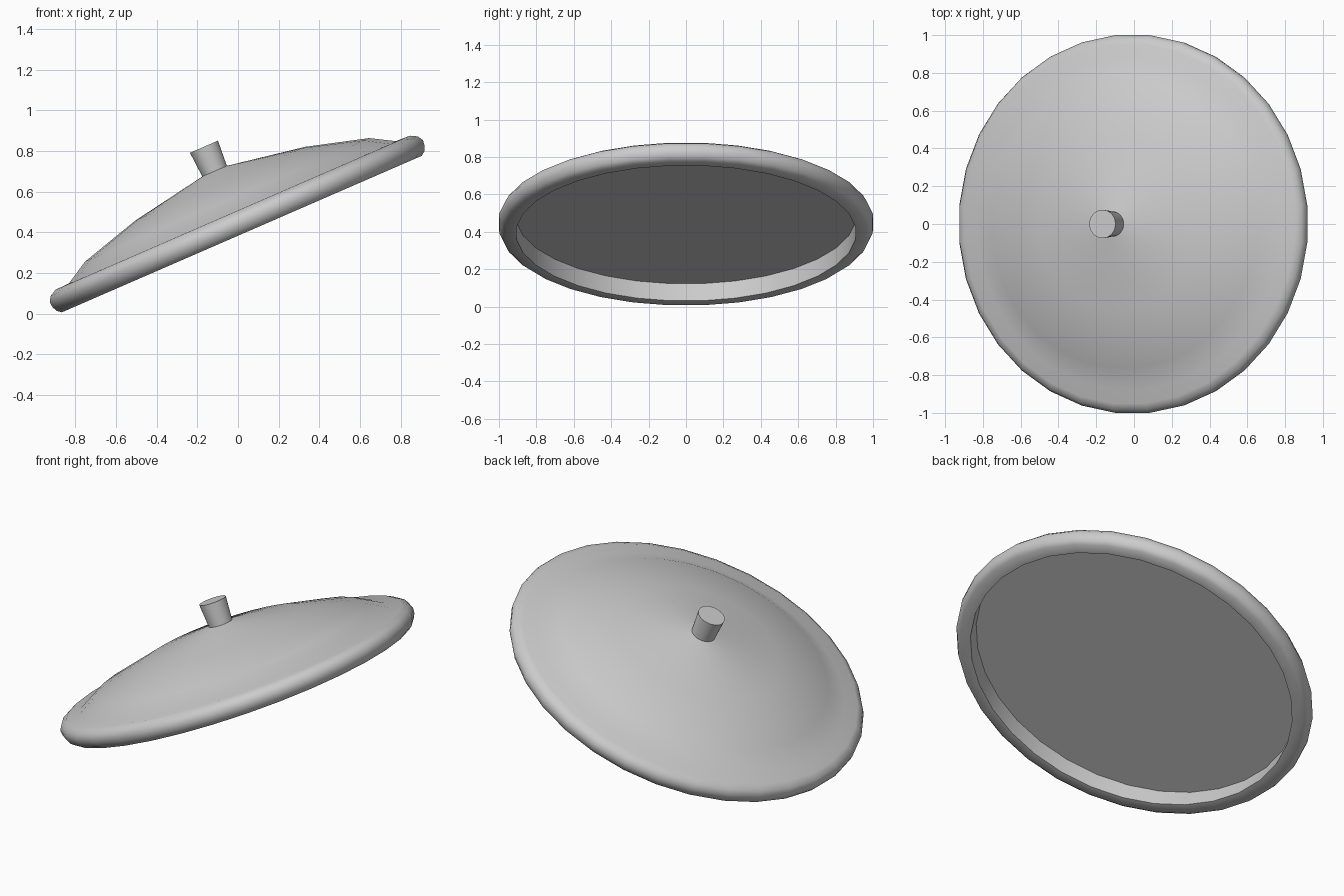
import bpy
import bmesh
import math
from mathutils import Matrix

if "Cube" in bpy.data.objects:
    bpy.data.objects.remove(bpy.data.objects["Cube"])

metal = bpy.data.materials.new("light_grey")
grey = (0.6, 0.6, 0.6, 1)
metal.use_nodes = True
metal.diffuse_color = grey
metal.node_tree.nodes["Principled BSDF"].inputs["Base Color"].default_value = grey

# The whole lid leans, with its +x edge raised
TILT = math.radians(23.5)
LEAN = Matrix.Rotation(-TILT, 4, 'Y') @ Matrix.Translation((0.174, 0, 0))


def lathe(name, profile, sides):
    """Spin a (radius, height) profile into a closed, tilted solid."""
    bm = bmesh.new()
    widen = 1 / math.cos(math.pi / sides)
    rings = []
    for r, z in profile:
        if r == 0:
            rings.append([bm.verts.new((0, 0, z))] * sides)
            continue
        ring = []
        for i in range(sides):
            a = (i + 0.5) * math.tau / sides
            ring.append(bm.verts.new((r * widen * math.cos(a), r * widen * math.sin(a), z)))
        rings.append(ring)
    for a, b in zip(rings, rings[1:]):
        for i in range(sides):
            j = (i + 1) % sides
            corners = list(dict.fromkeys((a[i], b[i], b[j], a[j])))
            bm.faces.new(corners)
    bmesh.ops.recalc_face_normals(bm, faces=bm.faces)
    bm.transform(LEAN)
    mesh = bpy.data.meshes.new(name)
    bm.to_mesh(mesh)
    bm.free()
    mesh.materials.append(metal)
    obj = bpy.data.objects.new(name, mesh)
    bpy.context.collection.objects.link(obj)
    bpy.ops.object.select_all(action='DESELECT')
    obj.select_set(True)
    bpy.context.view_layer.objects.active = obj
    bpy.ops.object.shade_smooth_by_angle(angle=math.radians(40))
    return obj


# Dome, rolled rim and recessed flat underside
dome = [(0, 0.702), (0.06, 0.69), (0.457, 0.621), (0.762, 0.535), (0.876, 0.469)]
rim = [(0.95, 0.466), (0.985, 0.447), (1, 0.42), (0.997, 0.392), (0.985, 0.368), (0.965, 0.352)]
underside = [(0.905, 0.352), (0.905, 0.452), (0, 0.452)]
lathe("lid", dome + rim + underside, 32)

# Slightly flared knob
lathe("knob", [(0, 0.66), (0.064, 0.66), (0.075, 0.82), (0, 0.82)], 32)
